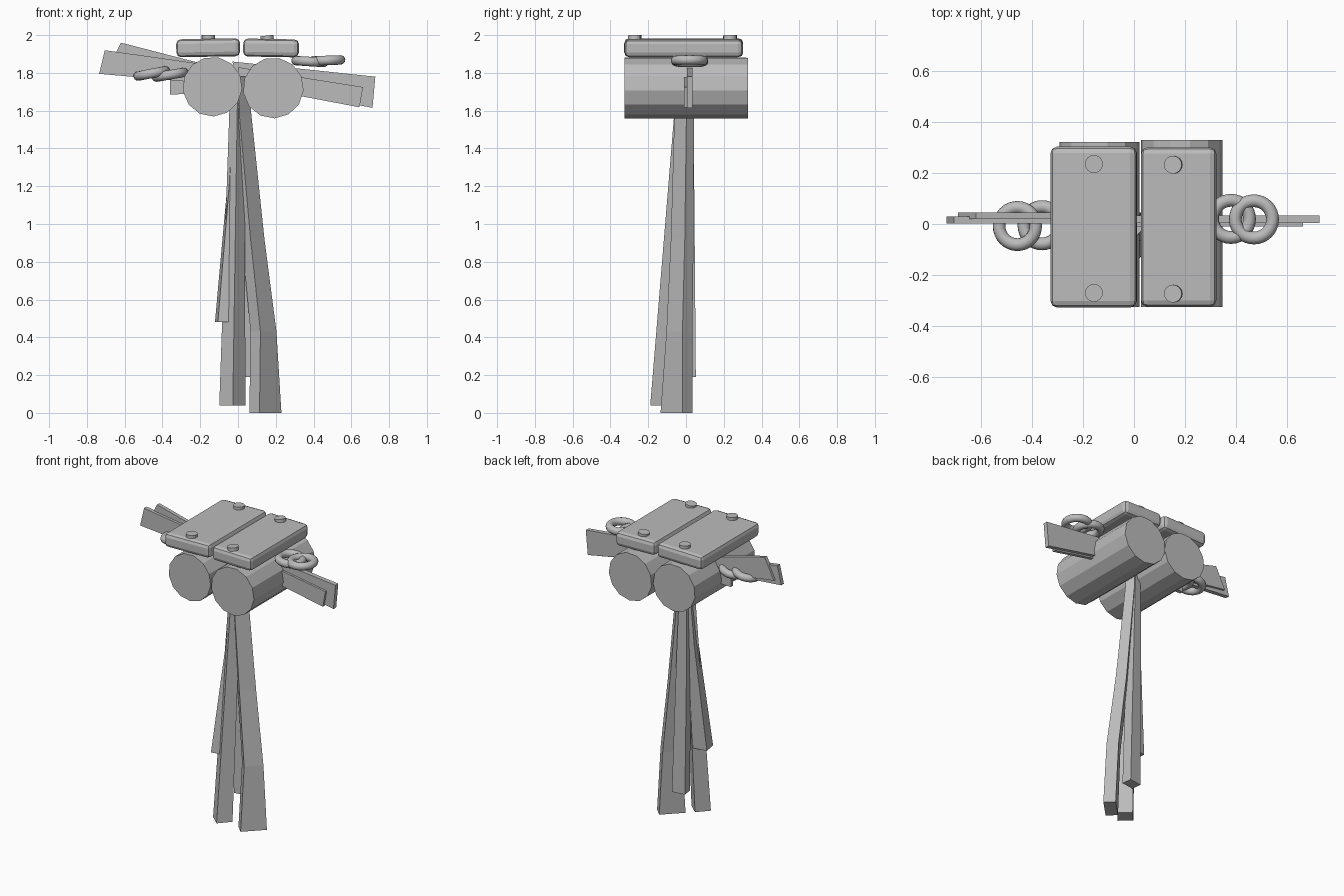
import bpy, bmesh, math
from mathutils import Matrix, Vector

if "Cube" in bpy.data.objects:
    bpy.data.objects.remove(bpy.data.objects["Cube"])

grey = bpy.data.materials.new("grey")
grey.diffuse_color = (0.5, 0.5, 0.5, 1)
grey.use_nodes = True
grey.node_tree.nodes["Principled BSDF"].inputs["Base Color"].default_value = grey.diffuse_color


def finish(name, bm):
    bmesh.ops.recalc_face_normals(bm, faces=bm.faces)
    me = bpy.data.meshes.new(name)
    bm.to_mesh(me)
    bm.free()
    ob = bpy.data.objects.new(name, me)
    bpy.context.collection.objects.link(ob)
    me.materials.append(grey)
    return ob


def cylinder(name, loc, r, depth, sides, rot):
    bm = bmesh.new()
    bmesh.ops.create_cone(bm, cap_ends=True, segments=sides, radius1=r, radius2=r, depth=depth,
                          matrix=Matrix.Translation(loc) @ rot)
    return finish(name, bm)


def plate(name, loc, size, tilt):
    bm = bmesh.new()
    bmesh.ops.create_cube(bm, size=1, matrix=Matrix.Diagonal((*size, 1)))
    ob = finish(name, bm)
    ob.location = loc
    ob.rotation_euler = (0, math.radians(tilt), 0)
    bev = ob.modifiers.new("rounded_edges", 'BEVEL')
    bev.width = 0.025
    bev.segments = 2


def ring(name, loc, tilt):
    bpy.ops.mesh.primitive_torus_add(major_radius=0.073, minor_radius=0.025, major_segments=32,
                                     minor_segments=12, location=loc,
                                     rotation=(0, math.radians(tilt), 0))
    ob = bpy.context.object
    ob.name = name
    ob.data.materials.append(grey)
    bpy.ops.object.shade_smooth()


def board(name, outline, y0, y1):
    """Flat board: an x,z outline extruded along y."""
    bm = bmesh.new()
    a = [bm.verts.new((x, y0, z)) for x, z in outline]
    b = [bm.verts.new((x, y1, z)) for x, z in outline]
    loft(bm, [a, b])
    finish(name, bm)


def loft(bm, loops):
    for a, b in zip(loops, loops[1:]):
        n = len(a)
        for i in range(n):
            bm.faces.new((a[i], a[(i + 1) % n], b[(i + 1) % n], b[i]))
    bm.faces.new(loops[0])
    bm.faces.new(loops[-1])


def strip(name, sections, angle):
    """Hanging four-sided strip; each section is (x, y, z, half width, half depth)."""
    bm = bmesh.new()
    rot = Matrix.Rotation(math.radians(angle), 3, 'Z')
    loops = []
    for x, y, z, w, d in sections:
        loops.append([bm.verts.new(Vector((x, y, z)) + rot @ Vector((sx * w, sy * d, 0)))
                      for sx, sy in ((-1, -1), (1, -1), (1, 1), (-1, 1))])
    loft(bm, loops)
    finish(name, bm)


# Twin drums lying along y
lay = Matrix.Rotation(math.radians(90), 4, 'X')
spin = Matrix.Rotation(math.radians(16), 4, 'Z')
cylinder("left_drum", (-0.135, -0.002, 1.727), 0.158, 0.645, 13, lay @ spin)
cylinder("right_drum", (0.187, 0.002, 1.72), 0.161, 0.655, 13, lay @ spin)

# Top plates with their bolts
plate("left_plate", (-0.158, -0.012, 1.933), (0.338, 0.63, 0.095), -1)
plate("right_plate", (0.175, -0.012, 1.932), (0.295, 0.625, 0.095), 1)
for y in (0.235, -0.27):
    cylinder("left_bolt", (-0.157, y, 1.975), 0.035, 0.05, 16, Matrix.Identity(4))
    cylinder("right_bolt", (0.155, y - 0.003, 1.975), 0.035, 0.045, 16,
             Matrix.Rotation(math.radians(-7), 4, 'Y'))

# Chain rings on each side
ring("left_outer_ring", (-0.457, -0.008, 1.797), -11)
ring("left_inner_ring", (-0.36, -0.005, 1.79), -10)
ring("right_outer_ring", (0.47, 0.018, 1.866), -2)
ring("right_inner_ring", (0.38, 0.02, 1.86), 4)

# Side boards
board("right_long_board", [(0.727, 1.78), (0.712, 1.615), (0, 1.75), (-0.03, 1.86)], 0.004, 0.034)
board("right_short_board", [(0.662, 1.725), (0.643, 1.618), (0, 1.74), (0, 1.83)], -0.01, 0.012)
board("left_long_board", [(-0.705, 1.92), (-0.735, 1.795), (0, 1.73), (0, 1.82)], 0.002, 0.03)
board("left_back_board", [(-0.62, 1.96), (-0.69, 1.82), (0, 1.72), (0, 1.80)], 0.02, 0.045)
board("left_stub_board", [(-0.36, 1.765), (-0.36, 1.685), (0, 1.70), (0, 1.77)], 0.01, 0.035)

# Hanging strips
strip("long_right_strip", [(0.145, -0.05, 0, 0.082, 0.038), (0.135, -0.035, 0.43, 0.06, 0.037),
                           (0.08, -0.02, 0.92, 0.052, 0.033), (0.02, -0.01, 1.57, 0.045, 0.028),
                           (0.01, -0.01, 1.78, 0.035, 0.025)], 45)
strip("long_front_strip", [(-0.03, -0.12, 0.04, 0.05, 0.048),
                           (-0.005, -0.02, 1.6, 0.03, 0.028), (0, -0.01, 1.78, 0.025, 0.025)], 48)
strip("short_left_strip", [(-0.068, -0.085, 0.48, 0.047, 0.045),
                           (-0.02, -0.03, 1.2, 0.032, 0.03), (0, 0, 1.75, 0.02, 0.02)], 10)
strip("short_back_strip", [(0.03, 0.012, 0.19, 0.045, 0.034),
                           (0.01, 0.01, 1.1, 0.035, 0.03), (0, 0.01, 1.75, 0.02, 0.025)], 8)
